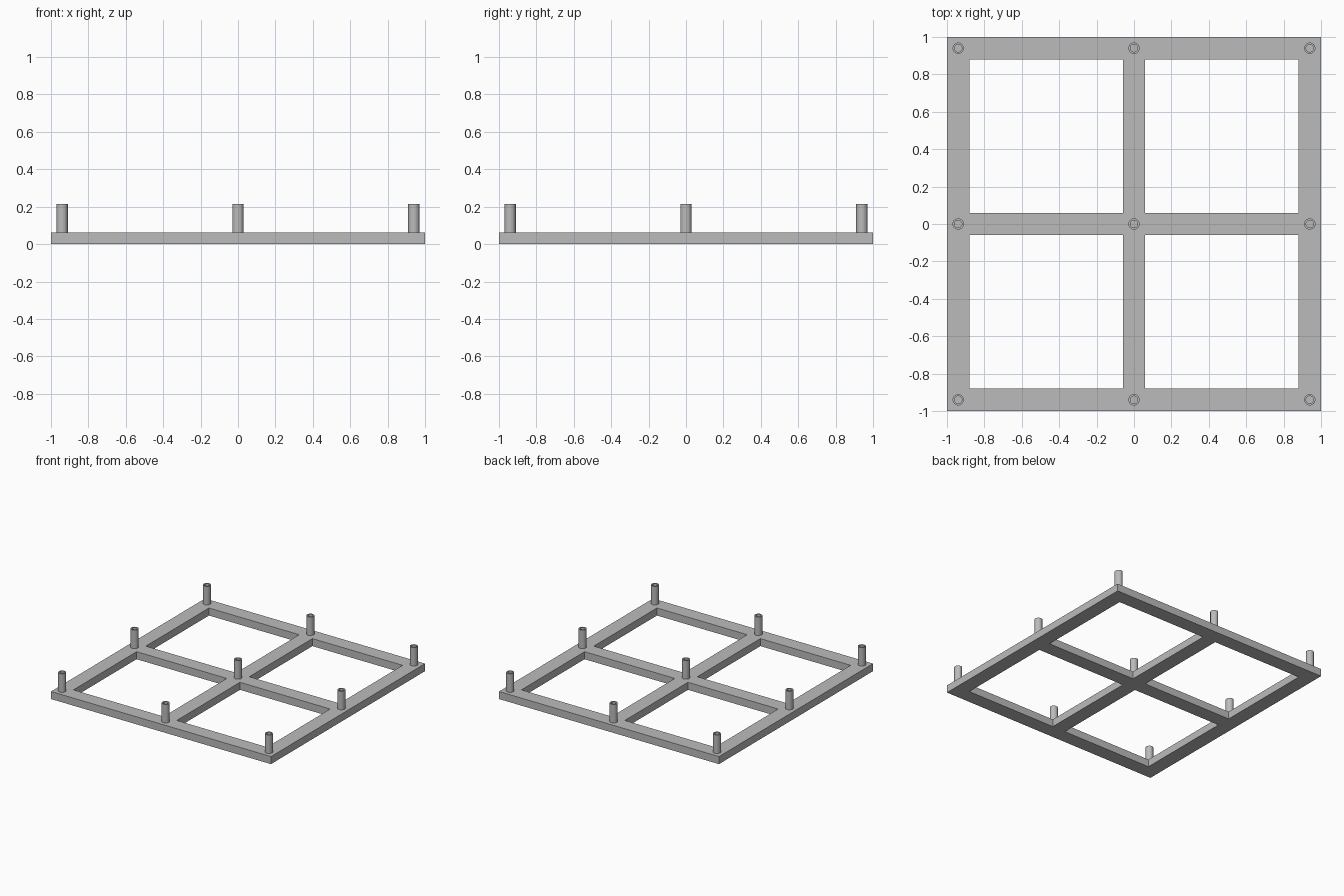
import bpy, bmesh, math

cube = bpy.data.objects.get("Cube")
if cube:
    bpy.data.objects.remove(cube, do_unlink=True)

BAR = 0.12          # width of every bar
THICK = 0.062       # frame thickness
TOP = 0.214         # height of the peg tops
CENTRES = (-0.94, 0, 0.94)
SIDES = 24

grey = bpy.data.materials.new("plain grey")
grey.use_nodes = True
colour = (0.5, 0.5, 0.5, 1)
grey.diffuse_color = colour
grey.node_tree.nodes["Principled BSDF"].inputs["Base Color"].default_value = colour


def add_object(name, bm):
    bmesh.ops.recalc_face_normals(bm, faces=bm.faces)
    mesh = bpy.data.meshes.new(name)
    bm.to_mesh(mesh)
    bm.free()
    mesh.materials.append(grey)
    obj = bpy.data.objects.new(name, mesh)
    bpy.context.collection.objects.link(obj)
    return obj


# Window frame: a cell grid with the four panes left open, extruded upwards
edges = [c + s * BAR / 2 for c in CENTRES for s in (-1, 1)]
bm = bmesh.new()
grid = [[bm.verts.new((x, y, 0)) for y in edges] for x in edges]
for i in range(len(edges) - 1):
    for j in range(len(edges) - 1):
        if i % 2 == 0 or j % 2 == 0:
            bm.faces.new((grid[i][j], grid[i + 1][j], grid[i + 1][j + 1], grid[i][j + 1]))
extruded = bmesh.ops.extrude_face_region(bm, geom=bm.faces[:], use_keep_orig=True)
raised = [v for v in extruded["geom"] if isinstance(v, bmesh.types.BMVert)]
bmesh.ops.translate(bm, verts=raised, vec=(0, 0, THICK))
bmesh.ops.dissolve_limit(bm, angle_limit=0.01, verts=bm.verts, edges=bm.edges)
add_object("frame", bm)


# Hollow pegs: a wall profile of (radius, height) spun into a tube
def add_peg(name, x, y):
    profile = [(0.03, THICK), (0.03, TOP), (0.02, TOP), (0.02, THICK)]
    bm = bmesh.new()
    rings = []
    for radius, z in profile:
        angles = [math.tau * k / SIDES for k in range(SIDES)]
        rings.append([bm.verts.new((radius * math.cos(a), radius * math.sin(a), z)) for a in angles])
    for low, high in zip(rings, rings[1:] + rings[:1]):
        for k in range(SIDES):
            n = (k + 1) % SIDES
            bm.faces.new((low[k], low[n], high[n], high[k]))
    peg = add_object(name, bm)
    peg.location = (x, y, 0)


for row, y in zip(("front", "middle", "back"), CENTRES):
    for column, x in zip(("right", "centre", "left"), CENTRES):
        add_peg(f"peg_{row}_{column}", x, y)
